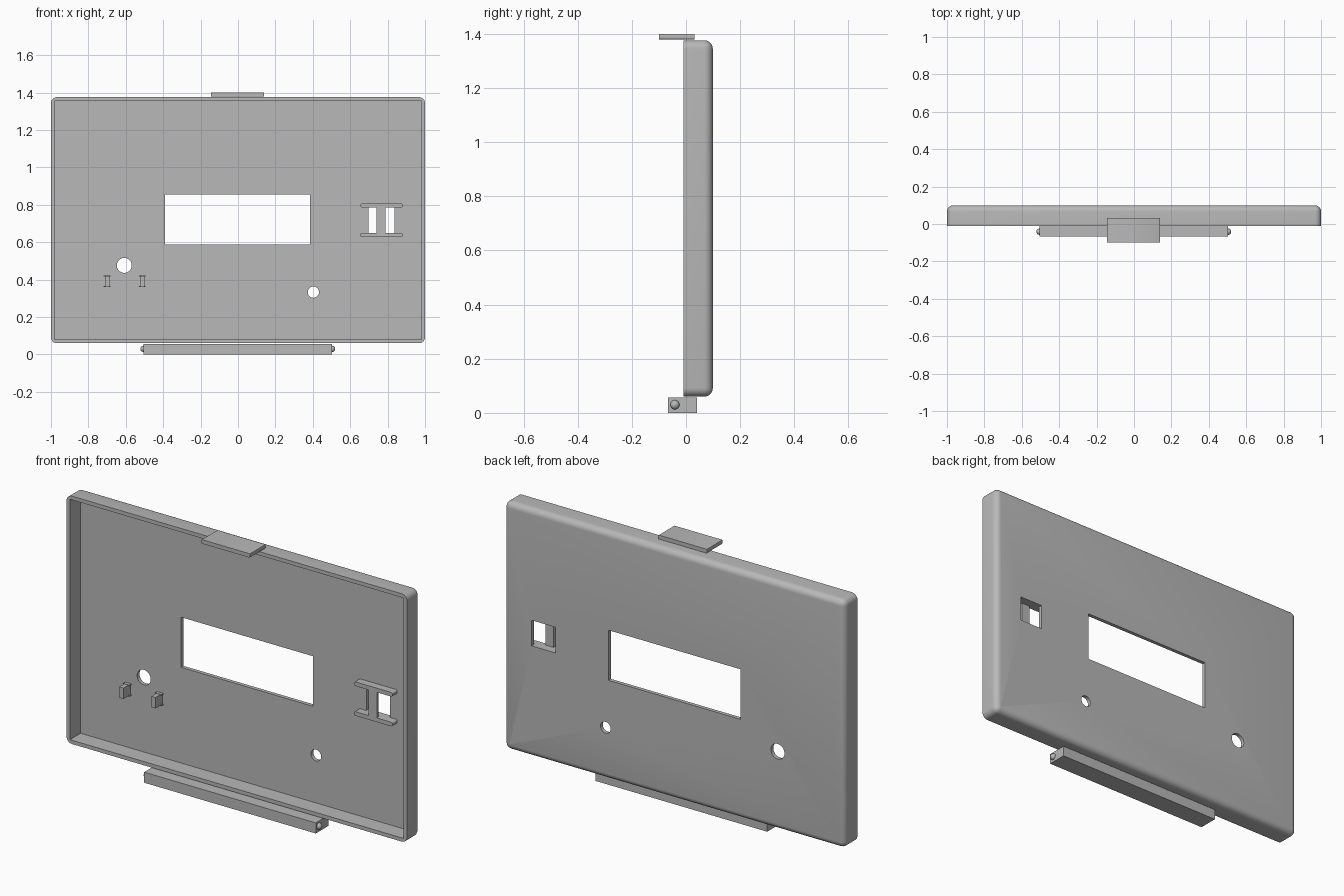
import bpy, bmesh, math
from mathutils import Matrix, Vector

if "Cube" in bpy.data.objects:
    bpy.data.objects.remove(bpy.data.objects["Cube"], do_unlink=True)

grey = bpy.data.materials.new("plain grey plastic")
grey.use_nodes = True
colour = (0.48, 0.48, 0.48, 1)
grey.diffuse_color = colour
grey.node_tree.nodes["Principled BSDF"].inputs["Base Color"].default_value = colour


def finish(name, bm, smooth=False):
    mesh = bpy.data.meshes.new(name)
    bm.to_mesh(mesh)
    bm.free()
    mesh.materials.append(grey)
    obj = bpy.data.objects.new(name, mesh)
    bpy.context.collection.objects.link(obj)
    if smooth:
        smooth_shade(obj)
    return obj


def activate(obj):
    bpy.ops.object.select_all(action='DESELECT')
    obj.select_set(True)
    bpy.context.view_layer.objects.active = obj


def smooth_shade(obj):
    activate(obj)
    bpy.ops.object.shade_smooth_by_angle(angle=math.radians(35))


def box(name, x, y, z, radius=0, keep=None, segments=4):
    """Box from ranges; rounds the edges for which keep(edge) is true."""
    bm = bmesh.new()
    bmesh.ops.create_cube(bm, size=1)
    for v in bm.verts:
        v.co = Vector(r[0] if c < 0 else r[1] for c, r in zip(v.co, (x, y, z)))
    if radius:
        edges = [e for e in bm.edges if keep is None or keep(e)]
        bmesh.ops.bevel(bm, geom=edges, offset=radius, segments=segments,
                        profile=0.5, affect='EDGES')
    return finish(name, bm, radius > 0)


def rod(name, x, z, radius):
    bm = bmesh.new()
    bmesh.ops.create_cone(bm, cap_ends=True, segments=40, radius1=radius,
                          radius2=radius, depth=0.2,
                          matrix=Matrix.Translation((x, 0.1, z)) @ Matrix.Rotation(math.pi / 2, 4, 'X'))
    return finish(name, bm)


def along_y(e):
    return abs(e.verts[0].co.y - e.verts[1].co.y) > 0.001


FRONT, FLOOR, BACK = -0.01, 0.079, 0.099

# Shallow tray with rounded back and side edges
panel = box("panel_shell", (-1, 1), (FRONT, BACK), (0.06, 1.376), 0.032,
            lambda e: max(v.co.y for v in e.verts) > 0, 6)

# Cavity, display window, switch opening and round holes
cutters = [
    box("cavity_cutter", (-0.98, 0.98), (-0.2, FLOOR), (0.08, 1.356)),
    box("window_cutter", (-0.39, 0.386), (0, 0.2), (0.588, 0.854)),
    box("switch_cutter", (0.698, 0.837), (0, 0.2), (0.65, 0.786)),
    rod("large_hole_cutter", -0.608, 0.476, 0.04),
    rod("small_hole_cutter", 0.403, 0.333, 0.03),
]
for cutter in cutters:
    cutter.hide_render = True
    mod = panel.modifiers.new("cut", 'BOOLEAN')
    mod.operation = 'DIFFERENCE'
    mod.solver = 'EXACT'
    mod.object = cutter
    activate(panel)
    bpy.ops.object.modifier_apply(modifier=mod.name)
for cutter in cutters:
    bpy.data.objects.remove(cutter, do_unlink=True)
smooth_shade(panel)

# Switch bracket: two rails joined by a raised web
for name, low in (("lower", 0.628), ("upper", 0.786)):
    box(name + "_switch_rail", (0.655, 0.88), (0.038, FLOOR + 0.002),
        (low, low + 0.022), 0.008, along_y)
box("switch_web", (0.741, 0.789), (0.038, 0.053), (0.645, 0.79))

# Two small pegs with flared ends
for name, x in (("right", -0.7), ("left", -0.512)):
    box(name + "_peg", (x - 0.012, x + 0.012), (0.022, FLOOR + 0.002), (0.362, 0.42))
    for end, z in (("lower", 0.36), ("upper", 0.416)):
        box(name + "_peg_" + end + "_foot", (x - 0.018, x + 0.018),
            (0.062, FLOOR + 0.002), (z, z + 0.006))

# Top latch tab
box("top_tab", (-0.145, 0.139), (-0.099, 0.032), (1.379, 1.4), 0.003, along_y, 2)

# Hinge bar with a rounded stud at each end
box("hinge_bar", (-0.505, 0.503), (-0.066, 0.04), (0, 0.056))
for name, x in (("right", -0.505), ("left", 0.503)):
    bm = bmesh.new()
    bmesh.ops.create_uvsphere(bm, u_segments=24, v_segments=12, radius=0.017,
                              matrix=Matrix.Translation((x, -0.041, 0.03)))
    finish(name + "_hinge_stud", bm, True)
